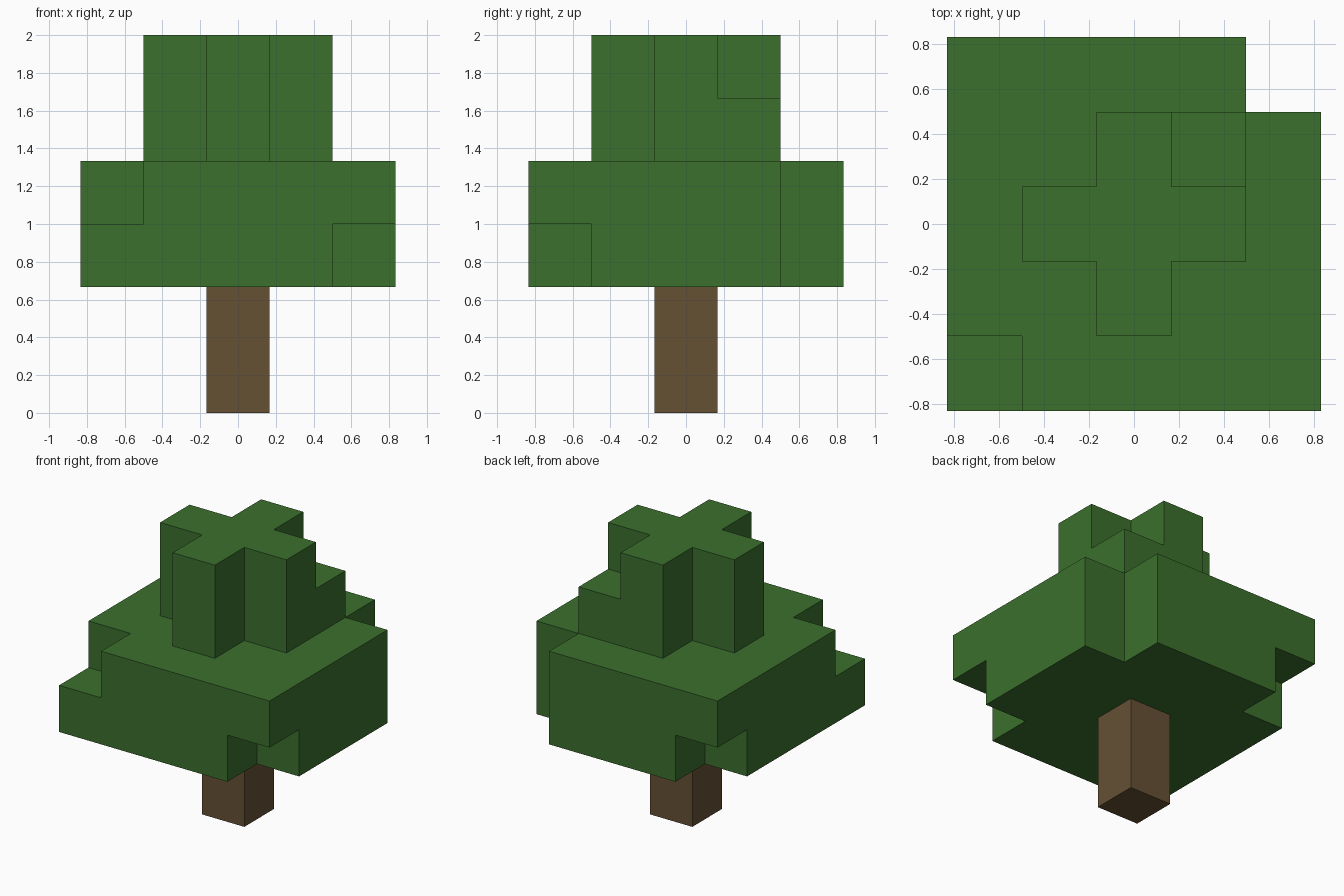
import bpy
import bmesh
import math
from mathutils import Vector

if "Cube" in bpy.data.objects:
    bpy.data.objects.remove(bpy.data.objects["Cube"], do_unlink=True)

U = 1 / 3  # edge of one block


def material(name, rgb):
    mat = bpy.data.materials.new(name)
    mat.use_nodes = True
    mat.diffuse_color = (*rgb, 1)
    mat.node_tree.nodes["Principled BSDF"].inputs["Base Color"].default_value = (*rgb, 1)
    return mat


def square(radius, missing=()):
    """Grid cells of a square layer, leaving out the given corners."""
    span = range(-radius, radius + 1)
    gone = {(sx * radius, sy * radius) for sx, sy in missing}
    return {(x, y) for x in span for y in span} - gone


def block_part(name, layers, mat):
    """Join layers of blocks {level: cells} into one outer skin."""
    cells = {(x, y, z) for z, layer in layers.items() for x, y in layer}
    bm = bmesh.new()
    axes = [Vector(a) for a in ((1, 0, 0), (0, 1, 0), (0, 0, 1))]
    for cell in cells:
        centre = Vector(cell) + axes[2] / 2
        for i in range(3):
            for side in (-1, 1):
                n = axes[i] * side
                if tuple(int(c) for c in Vector(cell) + n) in cells:
                    continue
                u = axes[(i + 1) % 3]
                v = n.cross(u)
                corners = (-u - v, u - v, u + v, v - u)
                bm.faces.new([bm.verts.new((centre + (n + c) / 2) * U) for c in corners])
    bmesh.ops.remove_doubles(bm, verts=bm.verts, dist=U / 100)
    # Merge neighbouring flat squares into large faces
    bmesh.ops.dissolve_limit(bm, angle_limit=math.radians(1), verts=bm.verts, edges=bm.edges)
    bmesh.ops.recalc_face_normals(bm, faces=bm.faces)
    mesh = bpy.data.meshes.new(name)
    bm.to_mesh(mesh)
    bm.free()
    mesh.materials.append(mat)
    obj = bpy.data.objects.new(name, mesh)
    bpy.context.collection.objects.link(obj)
    return obj


leaf_green = material("leaf green", (0.044, 0.162, 0.026))
bark_brown = material("bark brown", (0.130, 0.082, 0.034))

# Corners, as seen from above
FL, FR, BL, BR = (-1, -1), (1, -1), (-1, 1), (1, 1)

# Trunk
block_part("trunk", {z: square(0) for z in range(2)}, bark_brown)

# Foliage: wide crown with uneven corners, then a narrow cross-shaped top
block_part("foliage", {
    2: square(2, (FR, BL, BR)),
    3: square(2, (FL, BR)),
    4: square(1, (FL, FR, BL)),
    5: square(1, (FL, FR, BL, BR)),
}, leaf_green)
